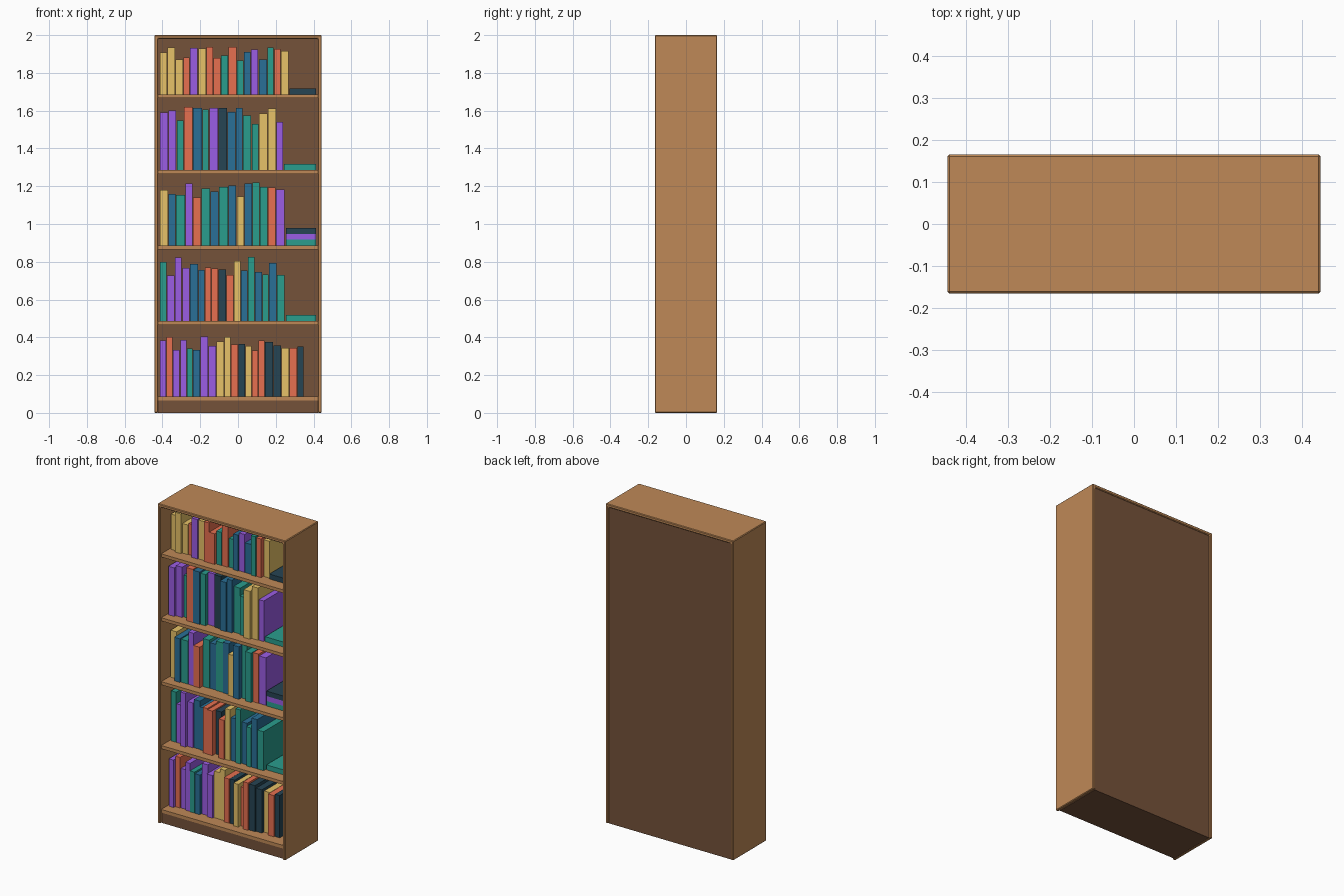
import bpy, bmesh, random
from mathutils import Vector

cube = bpy.data.objects.get("Cube")
if cube:
    bpy.data.objects.remove(cube, do_unlink=True)
random.seed(4)


def material(name, red, green, blue):
    rgba = (red, green, blue, 1)
    mat = bpy.data.materials.new(name)
    mat.use_nodes = True
    mat.diffuse_color = rgba
    mat.node_tree.nodes["Principled BSDF"].inputs["Base Color"].default_value = rgba
    return mat


wood = material("oak wood", 0.52, 0.25, 0.095)
dark_wood = material("dark wood", 0.178, 0.084, 0.042)
covers = {
    "Y": material("yellow cover", 0.81, 0.55, 0.14),
    "R": material("coral cover", 0.8, 0.16, 0.08),
    "P": material("purple cover", 0.33, 0.11, 0.78),
    "T": material("teal cover", 0.023, 0.34, 0.27),
    "B": material("blue cover", 0.023, 0.16, 0.31),
    "D": material("navy cover", 0.019, 0.058, 0.087),
}


def finish(name, bm, mat, bevel=0):
    bmesh.ops.recalc_face_normals(bm, faces=bm.faces)
    mesh = bpy.data.meshes.new(name)
    bm.to_mesh(mesh)
    bm.free()
    mesh.materials.append(mat)
    obj = bpy.data.objects.new(name, mesh)
    bpy.context.collection.objects.link(obj)
    if bevel:
        mod = obj.modifiers.new("soft edges", "BEVEL")
        mod.width = bevel
        mod.segments = 1


def box(name, low, high, mat):
    low, high = Vector(low), Vector(high)
    bm = bmesh.new()
    bmesh.ops.create_cube(bm, size=1)
    for v in bm.verts:
        v.co = (low + high) / 2 + v.co * (high - low)
    finish(name, bm, mat)


# Overall dimensions
half_w, half_d, height, board = 0.443, 0.165, 2.0, 0.02
inner, panel_front = half_w - board, 0.143
first_shelf, spacing = 0.086, 0.4

# Outer case: two sides and the top as one extruded profile
outline = [(-half_w, 0), (-half_w, height), (half_w, height), (half_w, 0),
           (inner, 0), (inner, height - board), (-inner, height - board), (-inner, 0)]
bm = bmesh.new()
face = bm.faces.new([bm.verts.new((x, -half_d, z)) for x, z in outline])
ext = bmesh.ops.extrude_face_region(bm, geom=[face])
bmesh.ops.translate(bm, vec=(0, 2 * half_d, 0),
                    verts=[g for g in ext["geom"] if isinstance(g, bmesh.types.BMVert)])
finish("case", bm, wood, bevel=0.004)

# Back panel and plinth
box("back_panel", (-inner, panel_front, 0), (inner, 0.158, height - board), dark_wood)
box("plinth", (-inner, -0.15, 0), (inner, panel_front, first_shelf - board), dark_wood)

# Rows from the bottom: cover colours, right end, lowest and highest book, flat stack
row_start, stack_end, thick, gap = -0.413, 0.412, 0.031, 0.003
rows = [
    ("PRPPTBPPYYRDYRRDDYRD", 0.35, 0.24, 0.33, ""),
    ("TPPPBBRRDRYBTBTBT", 0.25, 0.24, 0.34, "T"),
    ("YBTPRTBTBYBTTRP", 0.25, 0.25, 0.34, "TPD"),
    ("PPTRBTPDBBTTYYP", 0.24, 0.24, 0.34, "T"),
    ("YYYRPYRRTRTBPBTRY", 0.27, 0.18, 0.26, "D"),
]

for row, (colours, row_end, lowest, highest, stack) in enumerate(rows, 1):
    top = first_shelf + spacing * (row - 1)

    # Shelf board
    box(f"shelf_{row}", (-inner, -0.155, top - board), (inner, panel_front, top), wood)

    # Standing books, uneven in width, height and depth, filling the row
    shares = [random.uniform(0.85, 1.15) for _ in colours]
    x = row_start
    for n, (colour, share) in enumerate(zip(colours, shares), 1):
        width = (row_end - row_start) * share / sum(shares)
        front = random.uniform(-0.105, -0.07)
        tall = random.uniform(lowest, highest)
        box(f"book_{row}_{n}", (x, front, top), (x + width - gap, front + 0.2, top + tall),
            covers[colour])
        x += width

    # Books lying flat beside the row
    for n, colour in enumerate(stack):
        z = top + n * thick
        box(f"flat_book_{row}_{n + 1}", (row_end + gap, -0.08, z),
            (stack_end, 0.125, z + thick), covers[colour])
